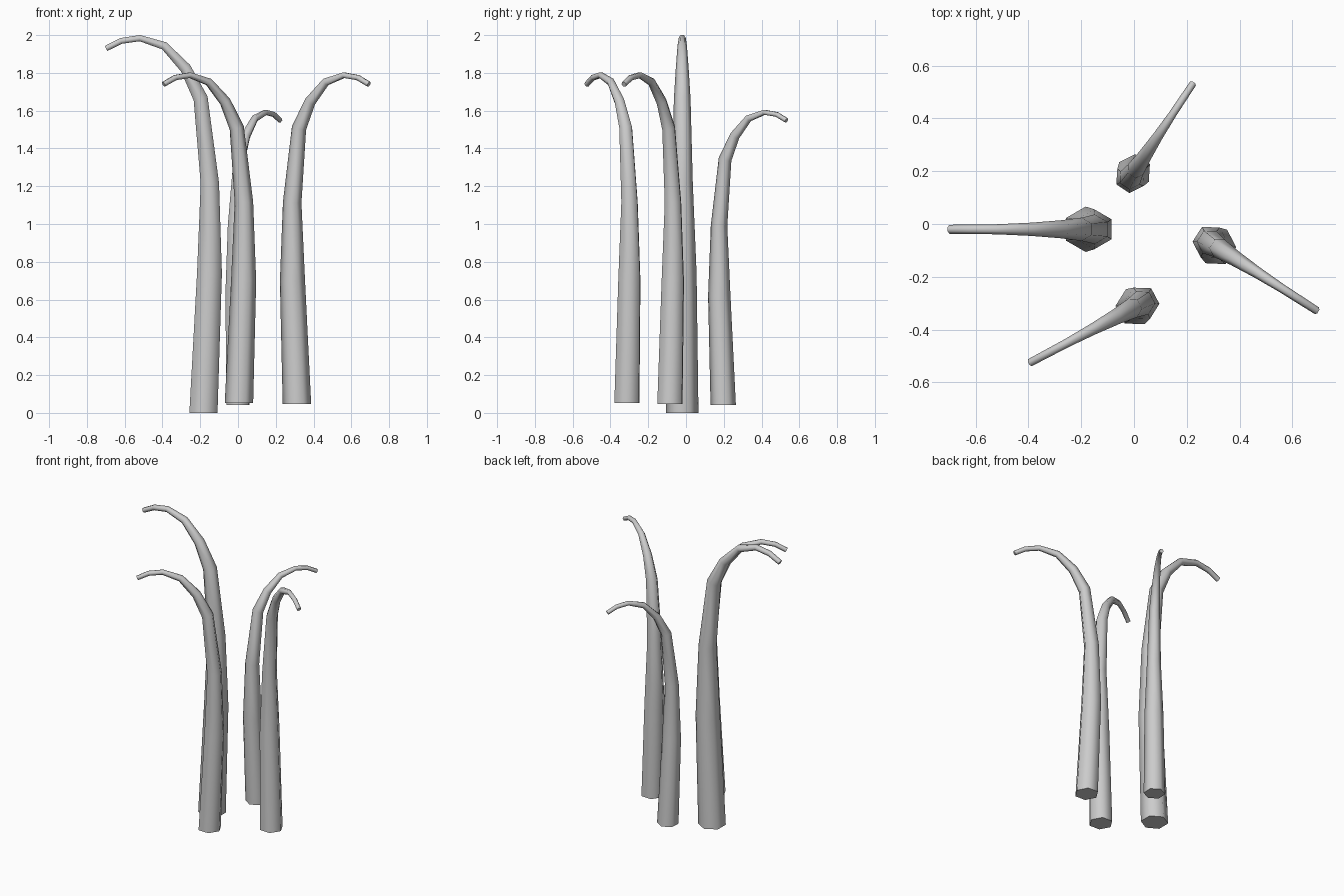
import bpy, bmesh, math
from mathutils import Vector

if "Cube" in bpy.data.objects:
    bpy.data.objects.remove(bpy.data.objects["Cube"])

# Stem centre line: outward reach, height, radius
PROFILE = [
    (0.000, 0.000, 0.086), (-0.032, 0.74, 0.076), (-0.034, 1.215, 0.056),
    (0.015, 1.665, 0.044), (0.095, 1.825, 0.034), (0.207, 1.943, 0.025),
    (0.337, 1.984, 0.019), (0.437, 1.969, 0.018), (0.516, 1.929, 0.017),
]
SIDES = 6


def make_stem(name, base, angle, scale):
    pts = [Vector((s, 0, z)) for s, z, r in PROFILE]
    side = Vector((0, 1, 0))
    bm = bmesh.new()
    rings = []
    for i, p in enumerate(pts):
        if i == 0:
            tangent = Vector((0, 0, 1))
        else:
            tangent = (p - pts[i - 1]).normalized()
            if i < len(pts) - 1:
                tangent += (pts[i + 1] - p).normalized()
            tangent.normalize()
        out = side.cross(tangent)
        r = PROFILE[i][2]
        ring = []
        for k in range(SIDES):
            a = 2 * math.pi * k / SIDES
            ring.append(bm.verts.new(p + r * (math.cos(a) * side + math.sin(a) * out)))
        rings.append(ring)
    for lo, hi in zip(rings, rings[1:]):
        for k in range(SIDES):
            n = (k + 1) % SIDES
            f = bm.faces.new((lo[k], lo[n], hi[n], hi[k]))
            f.smooth = True
    # Flat end caps with sharp rims
    for ring in (rings[0], rings[-1]):
        cap = bm.faces.new(ring)
        for e in cap.edges:
            e.smooth = False
    bmesh.ops.recalc_face_normals(bm, faces=bm.faces)
    mesh = bpy.data.meshes.new(name)
    bm.to_mesh(mesh)
    bm.free()
    ob = bpy.data.objects.new(name, mesh)
    bpy.context.collection.objects.link(ob)
    ob.location = base
    ob.rotation_euler.z = math.radians(angle)
    ob.scale = (scale,) * 3


# Four curling stems, scaled and turned copies of one shape
make_stem("tall_stem", (-0.183, -0.02, 0), 180, 1.0)
make_stem("front_stem", (0.005, -0.313, 0.052), -152, 0.875)
make_stem("right_stem", (0.312, -0.085, 0.048), -32.6, 0.877)
make_stem("back_stem", (0.0, 0.197, 0.042), 56.3, 0.781)
